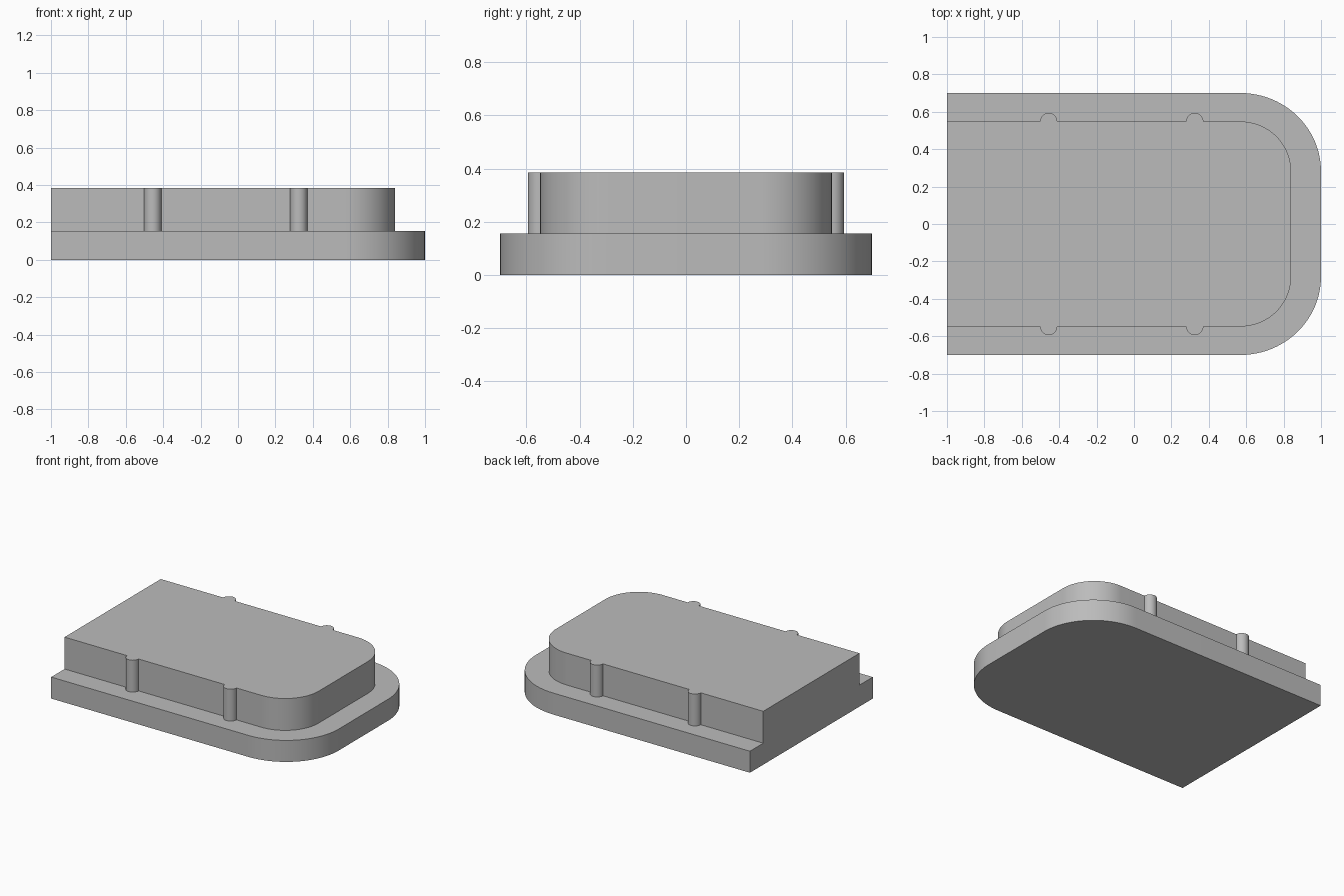
import bpy
import bmesh
from math import sin, cos, pi, radians
from mathutils import Vector

default = bpy.data.objects.get("Cube")
if default:
    bpy.data.objects.remove(default, do_unlink=True)

BACK_X = -1.0
CORNER = Vector((0.57, 0.28))      # shared centre of both rounded corners
BASE_TOP, TOP = 0.155, 0.385
BUMP_RADIUS = 0.046
BUMPS = (-0.456, 0.325)


def arc(cx, cy, rx, ry, start, end, steps):
    angles = [start + (end - start) * i / steps for i in range(steps + 1)]
    return [(cx + rx * cos(a), cy + ry * sin(a)) for a in angles]


def outline(front_x, half_y, bumps=()):
    """Open path from the front side round the nose to the rear side."""
    half = arc(CORNER.x, CORNER.y, front_x - CORNER.x, half_y - CORNER.y, 0, pi / 2, 24)
    for x in sorted(bumps, reverse=True):
        half += arc(x, half_y, BUMP_RADIUS, BUMP_RADIUS, 0, pi, 16)
    half.append((BACK_X, half_y))
    return [(x, -y) for x, y in reversed(half)] + half


def ring(bm, path, z):
    return [bm.verts.new((x, y, z)) for x, y in path]


def walls(bm, low, high):
    for i in range(len(low) - 1):
        bm.faces.new((low[i], low[i + 1], high[i + 1], high[i]))


# Grey material
grey = bpy.data.materials.new("mid grey")
grey.use_nodes = True
colour = (0.5, 0.5, 0.5, 1)
grey.diffuse_color = colour
grey.node_tree.nodes["Principled BSDF"].inputs["Base Color"].default_value = colour

bm = bmesh.new()
base_path = outline(1.0, 0.70)
block_path = outline(0.84, 0.548, BUMPS)

# Base slab and raised block side walls
base_low, base_high = ring(bm, base_path, 0), ring(bm, base_path, BASE_TOP)
block_low, block_high = ring(bm, block_path, BASE_TOP), ring(bm, block_path, TOP)
walls(bm, base_low, base_high)
walls(bm, block_low, block_high)

# Underside, ledge around the block, and top
bm.faces.new(base_low[::-1])
bm.faces.new(base_high + block_low[::-1])
bm.faces.new(block_high)

# Flat stepped end
bm.faces.new((base_low[0], base_high[0], block_low[0], block_high[0],
              block_high[-1], block_low[-1], base_high[-1], base_low[-1]))
bmesh.ops.recalc_face_normals(bm, faces=bm.faces)

mesh = bpy.data.meshes.new("stepped_plate")
bm.to_mesh(mesh)
bm.free()
mesh.materials.append(grey)
plate = bpy.data.objects.new("stepped_plate", mesh)
bpy.context.collection.objects.link(plate)

# Smooth curves with crisp edges
bpy.ops.object.select_all(action='DESELECT')
plate.select_set(True)
bpy.context.view_layer.objects.active = plate
bpy.ops.object.shade_smooth_by_angle(angle=radians(30))
